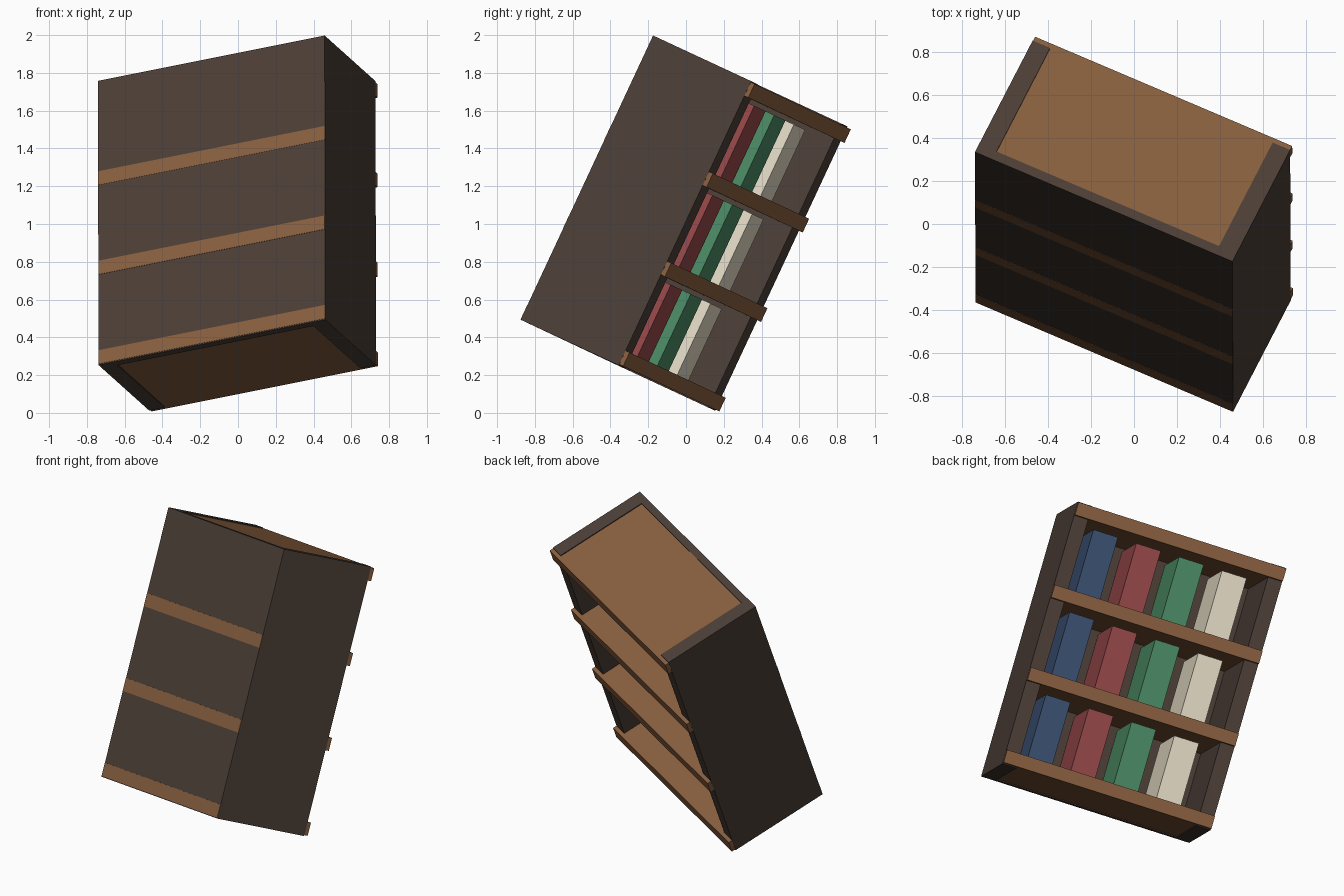
import bpy, bmesh
from mathutils import Vector, Matrix

if "Cube" in bpy.data.objects:
    bpy.data.objects.remove(bpy.data.objects["Cube"])

# Overall case size in its own frame: width, depth (with shelf lip), height
W, D, H = 1.326, 0.658, 1.66
SIDE, BACK, LIP = 0.09, 0.045, 0.025
SHELF, INSET = 0.08, 0.006

# Tilted frame of the case
ax = Vector((1.20, -0.51, 0.24)).normalized()
az = Vector((0, 0.70, 1.505))
az = (az - ax * az.dot(ax)).normalized()
ay = az.cross(ax)
frame = Matrix((ax, ay, az)).transposed().to_4x4()
frame.translation = (0, 0, 1)


def material(name, rgb):
    def linear(c):
        c /= 255
        return c / 12.92 if c <= 0.04045 else ((c + 0.055) / 1.055) ** 2.4
    m = bpy.data.materials.new(name)
    m.diffuse_color = (*[linear(c) for c in rgb], 1)
    m.use_nodes = True
    m.node_tree.nodes["Principled BSDF"].inputs["Base Color"].default_value = m.diffuse_color
    return m


dark_wood = material("dark wood", (75, 62, 54))
brown_wood = material("brown wood", (135, 94, 62))
book_colors = [material("blue", (58, 78, 112)),
               material("red", (147, 70, 72)),
               material("green", (74, 137, 99)),
               material("cream", (226, 217, 195))]


def box(name, mat, x0, x1, y0, y1, z0, z1):
    """Box measured from the left, back, bottom corner of the case."""
    bm = bmesh.new()
    bmesh.ops.create_cube(bm, size=1)
    size = Matrix.Diagonal((x1 - x0, y1 - y0, z1 - z0, 1))
    mid = Vector(((x0 + x1 - W) / 2, (y0 + y1 - D) / 2, (z0 + z1 - H) / 2))
    bm.transform(frame @ Matrix.Translation(mid) @ size)
    mesh = bpy.data.meshes.new(name)
    bm.to_mesh(mesh)
    bm.free()
    mesh.materials.append(mat)
    obj = bpy.data.objects.new(name, mesh)
    bpy.context.collection.objects.link(obj)


# Carcass
box("left_side", dark_wood, 0, SIDE, 0, D - LIP, 0, H)
box("right_side", dark_wood, W - SIDE, W, 0, D - LIP, 0, H)
box("back_panel", dark_wood, SIDE, W - SIDE, 0, BACK, 0, H)

# Shelves: full width, with a lip beyond the sides; lower ones show at the back
pitch = (H - 2 * INSET - SHELF) / 3
for i in range(4):
    z = INSET + i * pitch
    back = 0.0015 if i == 3 else -0.0015
    box(f"shelf_{i + 1}", brown_wood, 0.001, W - 0.001, back, D, z, z + SHELF)

    # Row of books standing on each of the lower three shelves
    if i < 3:
        for k, mat in enumerate(book_colors):
            x = W - 0.236 - 0.273 * k
            front = D - 0.15
            box(f"book_{i + 1}_{k + 1}", mat, x - 0.078, x + 0.078,
                front - 0.43, front, z + SHELF, z + SHELF + 0.418)
